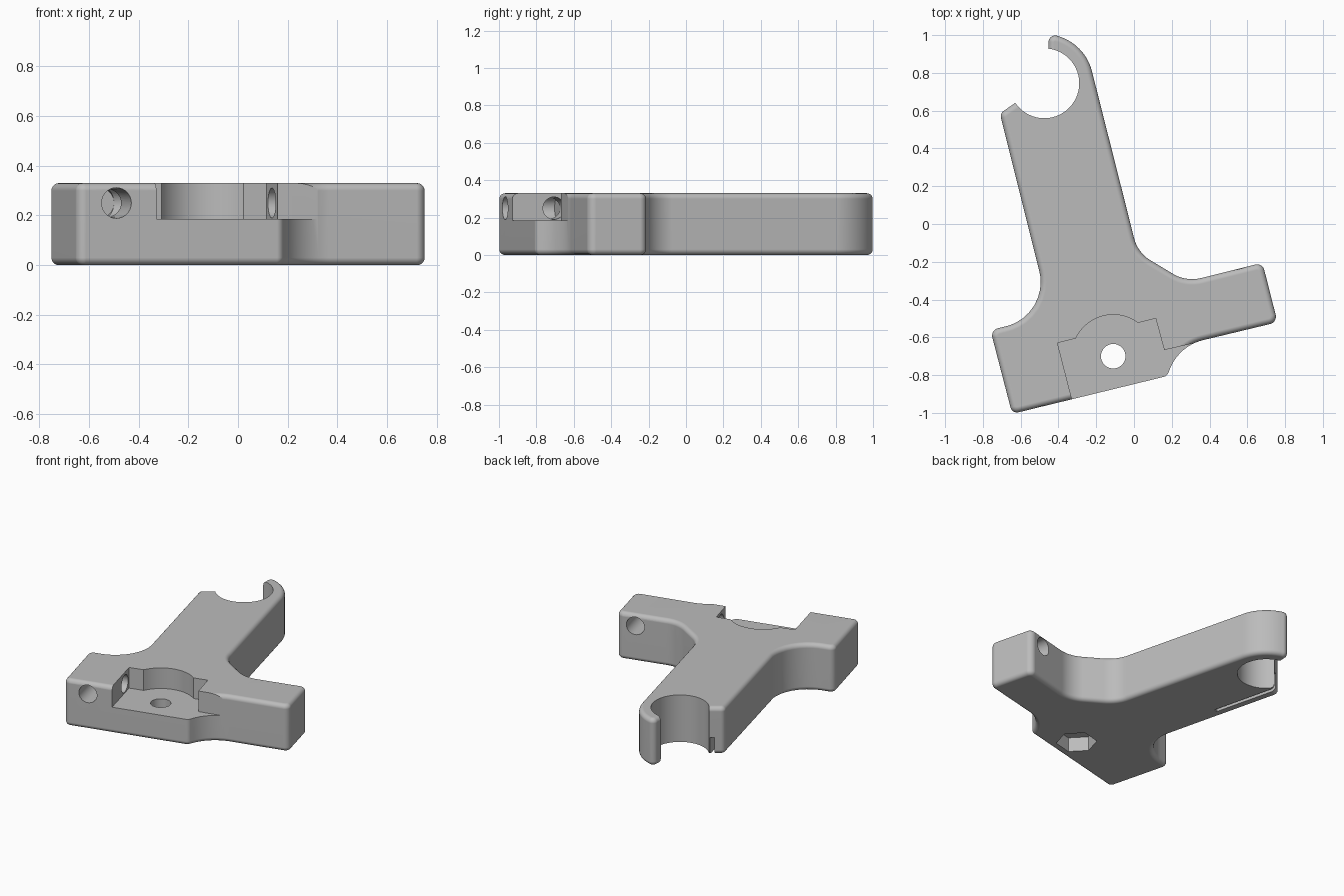
import bpy, bmesh, math
from mathutils import Vector

if "Cube" in bpy.data.objects:
    bpy.data.objects.remove(bpy.data.objects["Cube"])

TILT = math.radians(14)
UP = Vector((0, 0, 1))
U = Vector((math.cos(TILT), math.sin(TILT), 0))    # along the cross arms
V = UP.cross(U)                                    # along the long shaft
HEIGHT, FLOOR, BORE_Z = 0.33, 0.185, 0.25

grey = bpy.data.materials.new("plain grey")
grey.use_nodes = True
grey.diffuse_color = (0.5, 0.5, 0.5, 1)
grey.node_tree.nodes["Principled BSDF"].inputs["Base Color"].default_value = grey.diffuse_color


def rounded(corners, steps=10):
    """Turn (x, y, radius) corners into a filleted outline."""
    out = []
    for i, (x, y, r) in enumerate(corners):
        p = Vector((x, y, 0))
        if r == 0:
            out.append(p)
            continue
        before, after = corners[i - 1], corners[(i + 1) % len(corners)]
        a = (Vector((before[0], before[1], 0)) - p).normalized()
        b = (Vector((after[0], after[1], 0)) - p).normalized()
        half = a.angle(b) / 2
        centre = p + (a + b).normalized() * r / math.sin(half)
        start = p + a * r / math.tan(half) - centre
        end = p + b * r / math.tan(half) - centre
        out += [centre + start.lerp(end, k / steps).normalized() * r for k in range(steps + 1)]
    return out


def inset(points, amount):
    """Move a counter-clockwise outline inwards by a fixed distance."""
    out = []
    for i, p in enumerate(points):
        n1 = UP.cross(p - points[i - 1]).normalized()
        n2 = UP.cross(points[(i + 1) % len(points)] - p).normalized()
        out.append(p + (n1 + n2) * amount / (1 + n1.dot(n2)))
    return out


def loft(name, rings):
    """Closed solid through stacked rings of points."""
    bm = bmesh.new()
    loops = [[bm.verts.new(p) for p in ring] for ring in rings]
    bm.faces.new(loops[0][::-1])
    bm.faces.new(loops[-1])
    for low, high in zip(loops, loops[1:]):
        for i in range(len(low)):
            bm.faces.new((low[i - 1], low[i], high[i], high[i - 1]))
    mesh = bpy.data.meshes.new(name)
    bm.to_mesh(mesh)
    bm.free()
    mesh.materials.append(grey)
    obj = bpy.data.objects.new(name, mesh)
    bpy.context.collection.objects.link(obj)
    return obj


def prism(name, points, z0, z1):
    return loft(name, [[p + UP * z for p in points] for z in (z0, z1)])


def circle(centre, e1, e2, radius, sides):
    angles = [math.tau * k / sides for k in range(sides)]
    return [centre + (e1 * math.cos(t) + e2 * math.sin(t)) * radius for t in angles]


def upright(name, x, y, z0, z1, radius, sides=64):
    return prism(name, circle(Vector((x, y, 0)), U, V, radius, sides), z0, z1)


def bore(name, start, end, radius):
    side = UP.cross(end - start).normalized()
    return loft(name, [circle(c, side, UP, radius, 40) for c in (start, end)])


# Main body: front block, side arm, long shaft and hook, with rounded rims
outline = rounded([
    (-0.645, -1.005, 0.035), (0.175, -0.805, 0.035), (0.24, -0.645, 0.25),
    (0.76, -0.52, 0.04), (0.68, -0.205, 0.04), (0.276, -0.306, 0.2),
    (0.02, -0.152, 0.19), (-0.26, 0.957, 0.26), (-0.451, 1.008, 0.035),
    (-0.46, 0.78, 0), (-0.5, 0.73, 0), (-0.71, 0.585, 0.035),
    (-0.443, -0.483, 0.24), (-0.76, -0.562, 0.04)])
RIM = 0.03
lower, upper = [], []
for k in range(6):
    t = math.pi / 2 * k / 5
    ring = inset(outline, RIM * (1 - math.sin(t)))
    rise = RIM * (1 - math.cos(t))
    lower.append([p + UP * rise for p in ring])
    upper.insert(0, [p + UP * (HEIGHT - rise) for p in ring])
body = loft("bracket_body", lower + upper)

# Hook opening, front pocket with round relief, bolt hole and nut recess
pocket = [Vector((x, y, 0)) for x, y in (
    (0.42, -1.05), (0.38, -0.617), (0.16, -0.667), (0.115, -0.5), (-0.405, -0.63), (-0.305, -1.02))]
cutters = [
    upright("hook_opening", -0.475, 0.745, -0.1, 0.5, 0.185),
    prism("pocket", pocket, FLOOR, 0.5),
    upright("pocket_relief", -0.11, -0.7, FLOOR, 0.52, 0.22),
    upright("bolt_hole", -0.11, -0.7, -0.1, 0.5, 0.065, 40),
    upright("nut_recess", -0.11, -0.7, -0.12, 0.1, 0.13, 6),
]

# Narrow slot in the underside, next to the hook
slot_end = Vector((-0.71, 0.585, 0)) + U * 0.075
slot = [slot_end + U * s * 0.013 + V * t for s, t in ((-1, 0.12), (-1, -0.44), (1, -0.44), (1, 0.12))]
cutters.append(prism("cable_slot", slot, -0.1, 0.12))

# Two L-shaped bores from the pocket walls to the outer faces
for side, x, y, length, way in (("left", 0.1, -0.588, 0.53, 1), ("right", -0.36, -0.7, 0.19, -1)):
    mouth = Vector((x, y, BORE_Z))
    corner = mouth + U * length * way
    cutters.append(bore(side + "_cross_bore", mouth, corner, 0.06))
    cutters.append(bore(side + "_exit_bore", corner - V * way * 0.06, corner + V * way * 0.4, 0.0615))

# Cut everything out of the body, taking the first solver that keeps it whole
bpy.context.view_layer.objects.active = body
for cutter in cutters:
    cutter.hide_render = True
    mod = body.modifiers.new(cutter.name, 'BOOLEAN')
    mod.operation, mod.object = 'DIFFERENCE', cutter
    for solver in ('MANIFOLD', 'EXACT', 'FLOAT'):
        mod.solver = solver
        cut = body.evaluated_get(bpy.context.evaluated_depsgraph_get())
        if len(cut.data.polygons) > len(body.data.polygons) / 2:
            bpy.ops.object.modifier_apply(modifier=mod.name)
            break
    else:
        body.modifiers.remove(mod)
    bpy.data.objects.remove(cutter)

# Smooth shading with sharp cut edges
for obj in bpy.context.selected_objects:
    obj.select_set(False)
body.select_set(True)
bpy.ops.object.shade_smooth_by_angle(angle=math.radians(30))
weighted = body.modifiers.new("even_shading", 'WEIGHTED_NORMAL')
weighted.keep_sharp = True
